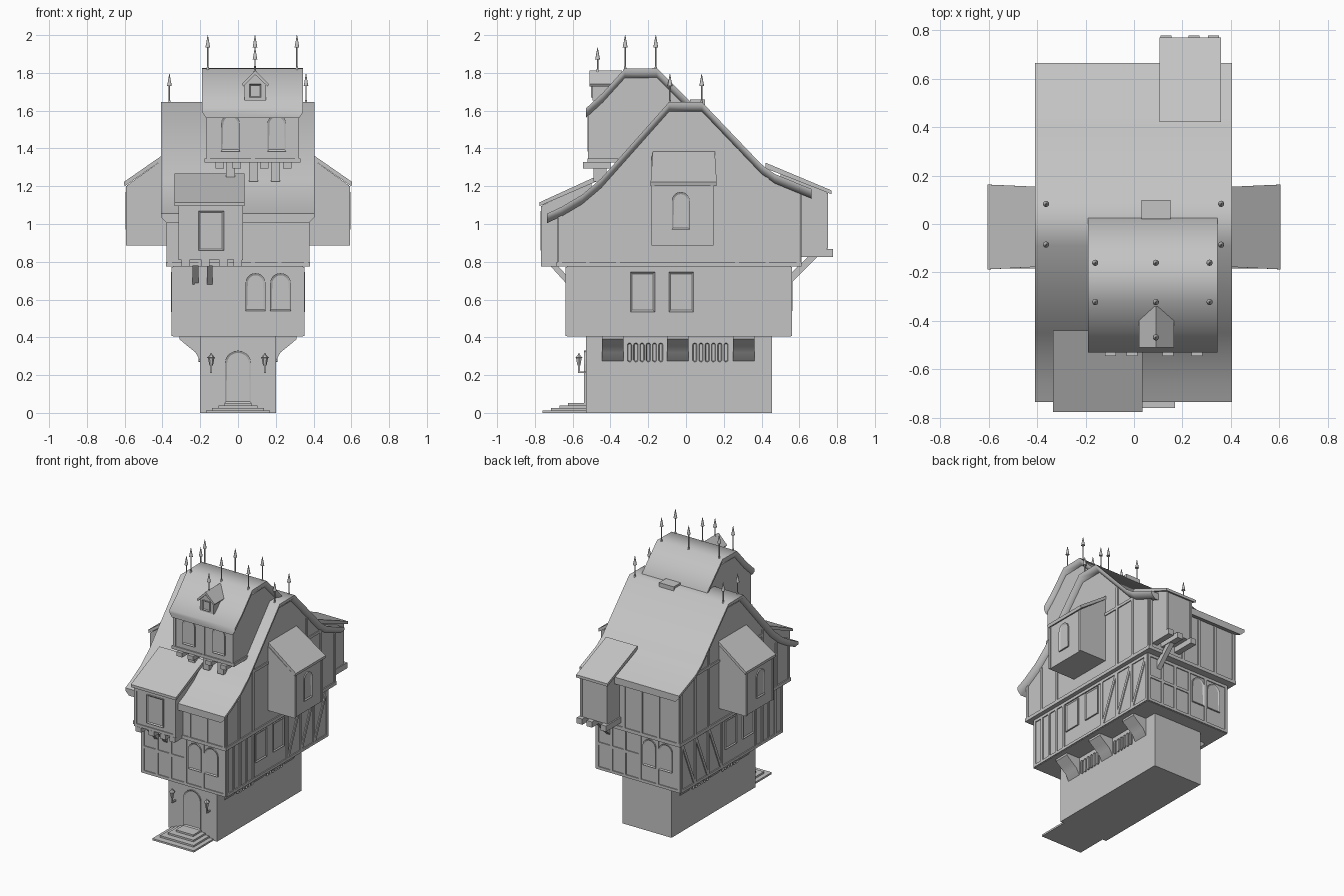
import bpy, bmesh, math
from mathutils import Vector

cube = bpy.data.objects.get("Cube")
if cube:
    bpy.data.objects.remove(cube, do_unlink=True)

grey = bpy.data.materials.new("plain_grey")
grey.use_nodes = True
grey.diffuse_color = (0.55, 0.55, 0.55, 1)
grey.node_tree.nodes["Principled BSDF"].inputs["Base Color"].default_value = (0.55, 0.55, 0.55, 1)


def finish(name, bm, smooth=None):
    bmesh.ops.recalc_face_normals(bm, faces=bm.faces)
    mesh = bpy.data.meshes.new(name)
    bm.to_mesh(mesh)
    bm.free()
    mesh.materials.append(grey)
    ob = bpy.data.objects.new(name, mesh)
    bpy.context.collection.objects.link(ob)
    if smooth:
        bpy.ops.object.select_all(action="DESELECT")
        ob.select_set(True)
        bpy.context.view_layer.objects.active = ob
        bpy.ops.object.shade_smooth_by_angle(angle=math.radians(smooth))
    return ob


def place(axis, a, b, d):
    return {"x": (d, a, b), "y": (a, d, b), "z": (a, b, d)}[axis]


def loft(name, loops, smooth=None):
    bm = bmesh.new()
    rings = [[bm.verts.new(p) for p in loop] for loop in loops]
    for r, s in zip(rings, rings[1:]):
        for i in range(len(r)):
            j = (i + 1) % len(r)
            bm.faces.new((r[i], r[j], s[j], s[i]))
    bm.faces.new(rings[0])
    bm.faces.new(rings[-1])
    return finish(name, bm, smooth)


def prism(name, pts, axis, d0, d1, smooth=None):
    return loft(name, [[place(axis, a, b, d) for a, b in pts] for d in (d0, d1)], smooth)


def rect(a0, a1, b0, b1):
    return [(a0, b0), (a1, b0), (a1, b1), (a0, b1)]


def box(name, x0, x1, y0, y1, z0, z1):
    return prism(name, rect(x0, x1, y0, y1), "z", z0, z1)


def arch(a0, a1, b0, b1, both=False):
    r, c = (a1 - a0) / 2, (a0 + a1) / 2
    half = [(math.cos(t * math.pi / 10), math.sin(t * math.pi / 10)) for t in range(11)]
    top = [(c + r * u, b1 - r + r * v) for u, v in half]
    low = [(c - r * u, b0 + r - r * v) for u, v in half] if both else [(a0, b0), (a1, b0)]
    return top + low


def panel(name, pts, axis, wall, side, rim=0.012):
    """Framed opening: a thin plate whose outer face is inset and sunk."""
    ob = prism(name, pts, axis, wall - side * 0.01, wall + side * 0.009)
    bm = bmesh.new()
    bm.from_mesh(ob.data)
    out = Vector(place(axis, 0, 0, side))
    face = max(bm.faces, key=lambda f: f.calc_center_median().dot(out) + f.normal.dot(out))
    bmesh.ops.inset_region(bm, faces=[face], thickness=rim, depth=0)
    bmesh.ops.translate(bm, verts=face.verts, vec=-out * 0.007)
    bm.to_mesh(ob.data)
    bm.free()


def timber(axis, wall, side, p, q, w=0.02):
    p, q = Vector(p), Vector(q)
    n = (q - p).normalized().orthogonal() * w / 2
    prism("timber", [p + n, q + n, q - n, p - n], axis, wall - side * 0.005, wall + side * 0.007)


def roof(name, profile, x0, x1, lip=0.03):
    """Sweep a plank with chamfered underside along a (y, z) profile."""
    section = [(x0, 0), (x1, 0), (x1, -0.02), (x1 - lip, -0.05), (x0 + lip, -0.05), (x0, -0.02)]
    loft(name, [[(x, y, z + dz) for x, dz in section] for y, z in profile], 55)


def finial(x, y, z, top):
    bm = bmesh.new()
    for r0, r1, a, b in ((0.004, 0.004, z - 0.02, top - 0.06), (0.013, 0.001, top - 0.065, top),
                         (0.009, 0.004, z - 0.01, z + 0.012)):
        made = bmesh.ops.create_cone(bm, cap_ends=True, segments=10, radius1=r0, radius2=r1, depth=b - a)
        bmesh.ops.translate(bm, verts=made["verts"], vec=(x, y, (a + b) / 2))
    finish("roof_finial", bm, 40)


# Stone base, entrance steps and door
box("base", -0.2, 0.2, -0.53, 0.455, 0, 0.41)
for i in range(4):
    e = i * 0.033
    box("entrance_step", -0.17 + e, 0.17 - e, -0.76 + i * 0.045, -0.5, 0, 0.013 * (i + 1))
panel("front_door", arch(-0.07, 0.07, 0.052, 0.33), "y", -0.53, -1)

# Corbels and slotted vents along both sides of the base
for s in (-1, 1):
    bracket = [(0.19, 0.27), (0.2, 0.275), (0.225, 0.32), (0.265, 0.352), (0.31, 0.39), (0.31, 0.41), (0.19, 0.41)]
    for y in (-0.445, -0.1, 0.25):
        prism("corbel", [(s * x, z) for x, z in bracket], "y", y, y + 0.113, 35)
    for start in (-0.31, 0.035):
        for k in range(6):
            y = start + k * 0.033
            panel("vent_slot", arch(y, y + 0.023, 0.27, 0.37, True), "x", s * 0.2, s, 0.004)
    # Wall lantern on a bracket
    x = s * 0.142
    box("lantern_arm", x - 0.005, x + 0.005, -0.57, -0.525, 0.21, 0.22)
    box("lantern_post", x - 0.005, x + 0.005, -0.572, -0.562, 0.21, 0.26)
    shape = [(0.009, 0.25), (0.017, 0.29), (0.021, 0.292), (0.006, 0.308), (0.002, 0.318)]
    loft("lantern", [[(x + r * math.cos(a * math.pi / 3), -0.567 + r * math.sin(a * math.pi / 3), z)
                      for a in range(6)] for r, z in shape])

# Middle storey
box("middle_storey", -0.345, 0.345, -0.63, 0.555, 0.405, 0.78)
for wall, s in ((-0.63, -1), (0.555, 1)):
    for z in (0.418, 0.762):
        timber("y", wall, s, (-0.345, z), (0.345, z))
    for x in (-0.335, -0.22, -0.11, 0.015, 0.157, 0.335):
        timber("y", wall, s, (-s * x, 0.41), (-s * x, 0.77))
    timber("y", wall, s, (s * 0.335, 0.6), (-s * 0.015, 0.6))
    for x0, x1 in ((0.04, 0.145), (0.17, 0.28)):
        panel("arched_window", arch(min(-s * x0, -s * x1), max(-s * x0, -s * x1), 0.54, 0.74), "y", wall, s)
for s in (-1, 1):
    w = s * 0.345
    for z in (0.418, 0.762):
        timber("x", w, s, (-0.63, z), (0.555, z))
    for y in (-0.62, -0.545, -0.47, -0.395, -0.32, 0.08, 0.235, 0.39, 0.545):
        timber("x", w, s, (y, 0.41), (y, 0.77))
    for y in (0.08, 0.235, 0.39):
        timber("x", w, s, (y + 0.01, 0.43), (y + 0.145, 0.75))
    for y in (-0.295, -0.09):
        panel("side_window", rect(y, y + 0.13, 0.535, 0.745), "x", w, s)

# Upper storey with gable walls and main roof
main = [(-0.735, 1.055), (-0.66, 1.09), (-0.55, 1.155), (-0.45, 1.24), (-0.09, 1.645),
        (0.085, 1.645), (0.40, 1.315), (0.47, 1.265), (0.665, 1.185)]
walls = [(-0.677, 0.78), (-0.677, 1.05)] + [(y, z - 0.03) for y, z in main[2:-1]] + [(0.605, 1.18), (0.605, 0.78)]
prism("upper_storey", walls, "x", -0.372, 0.372)
box("storey_beam", -0.38, 0.38, -0.685, 0.612, 0.775, 0.8)
roof("main_roof", main, -0.408, 0.405)
box("roof_hatch", 0.03, 0.15, 0.02, 0.1, 1.62, 1.66)
for x in (-0.36, -0.2, -0.06, 0.08, 0.22, 0.36):
    timber("y", -0.677, -1, (x, 0.8), (x, 1.05))
    timber("y", 0.605, 1, (x, 0.8), (x, 1.16))
for s in (-1, 1):
    for y, top in ((-0.667, 1.05), (-0.52, 1.12), (-0.36, 1.28), (0.27, 1.4), (0.43, 1.25), (0.595, 1.16)):
        timber("x", s * 0.372, s, (y, 0.8), (y, top))
    timber("x", s * 0.372, s, (-0.36, 1.24), (0.43, 1.24))

# Side bays with lean-to roofs
for s in (-1, 1):
    body = [(0.35, 0.885), (0.587, 0.885), (0.587, 1.205), (0.35, 1.375)]
    prism("side_bay", [(s * x, z) for x, z in body], "y", -0.183, 0.145)
    slope = [(0.36, 1.392), (0.605, 1.222), (0.6, 1.2), (0.36, 1.367)]
    lean = prism("side_bay_roof", [(s * x, z) for x, z in slope], "y", -0.175, 0.152)
    for v in lean.data.vertices:
        if abs(v.co.x) > 0.5:
            v.co.y *= 1.07
    panel("side_bay_window", arch(-0.075, 0.02, 0.97, 1.17), "x", s * 0.587, s)
    for y in (-0.175, 0.137):
        timber("x", s * 0.587, s, (y, 0.885), (y, 1.2), 0.016)

# Front bay on beams and braces
prism("front_bay", [(-0.76, 0.81), (-0.76, 1.1), (-0.5, 1.22), (-0.5, 0.81)], "x", -0.315, 0.025)
prism("front_bay_roof", [(-0.775, 1.115), (-0.44, 1.268), (-0.44, 1.24), (-0.775, 1.095)], "x", -0.335, 0.035)
panel("front_bay_window", rect(-0.21, -0.075, 0.86, 1.07), "y", -0.76, -1)
for x in (-0.306, 0.016):
    timber("y", -0.76, -1, (x, 0.81), (x, 1.09))
for z in (0.822, 1.085):
    timber("y", -0.76, -1, (-0.315, z), (0.025, z))
for x in (-0.3, -0.195, -0.1, -0.025):
    box("front_bay_beam", x, x + 0.045, -0.768, -0.62, 0.775, 0.812)
for x in (-0.24, -0.165):
    prism("front_brace", [(-0.62, 0.67), (-0.72, 0.78), (-0.68, 0.78), (-0.62, 0.715)], "x", x, x + 0.03)

# Rear bay
prism("rear_bay", [(0.745, 0.865), (0.745, 1.175), (0.5, 1.27), (0.5, 0.865)], "x", 0.12, 0.345)
prism("rear_bay_roof", [(0.77, 1.178), (0.42, 1.325), (0.42, 1.295), (0.77, 1.158)], "x", 0.105, 0.36)
for x in (0.11, 0.225, 0.305):
    box("rear_bay_beam", x, x + 0.045, 0.59, 0.778, 0.825, 0.867)
prism("rear_brace", [(0.545, 0.675), (0.7, 0.83), (0.65, 0.83), (0.545, 0.73)], "x", 0.23, 0.265)
for x in (0.13, 0.335):
    timber("y", 0.745, 1, (x, 0.87), (x, 1.165), 0.016)

# Large roof dormer
crown = [(-0.53, 1.612), (-0.44, 1.695), (-0.325, 1.822), (-0.155, 1.825), (0.025, 1.645)]
prism("dormer_walls", [(-0.513, 1.335), (-0.513, 1.6)] + [(y, z - 0.03) for y, z in crown[1:]]
      + [(0.025, 1.335)], "x", -0.168, 0.323)
roof("dormer_roof", crown, -0.19, 0.345, 0.02)
box("dormer_sill", -0.178, 0.332, -0.522, -0.36, 1.325, 1.348)
for x in (-0.09, 0.155):
    panel("dormer_window", arch(x, x + 0.1, 1.385, 1.58), "y", -0.513, -1)
for x in (-0.158, 0.08, 0.313):
    timber("y", -0.513, -1, (x, 1.345), (x, 1.59))
for x in (-0.12, -0.03, 0.117, 0.237):
    box("dormer_beam", x, x + 0.045, -0.545, -0.4, 1.295, 1.327)
for x, z in ((-0.063, 1.25), (0.057, 1.225), (0.175, 1.225)):
    box("dormer_support", x, x + 0.048, -0.49, -0.42, z, 1.33)

# Attic dormer on the large dormer
prism("attic_dormer", [(0.035, 1.655), (0.147, 1.655), (0.147, 1.745), (0.091, 1.795), (0.035, 1.745)],
      "y", -0.495, -0.33)
prism("attic_dormer_roof", [(0.02, 1.74), (0.091, 1.812), (0.165, 1.74), (0.157, 1.728), (0.091, 1.79), (0.028, 1.728)],
      "y", -0.51, -0.34)
panel("attic_window", rect(0.06, 0.122, 1.67, 1.74), "y", -0.495, -1, 0.008)

# Finials
for y in (-0.322, -0.16):
    for x in (-0.16, 0.09, 0.312):
        finial(x, y, 1.825, 2.0)
for y in (-0.085, 0.083):
    for x in (-0.363, 0.36):
        finial(x, y, 1.645, 1.795)
finial(0.09, -0.468, 1.81, 1.935)
